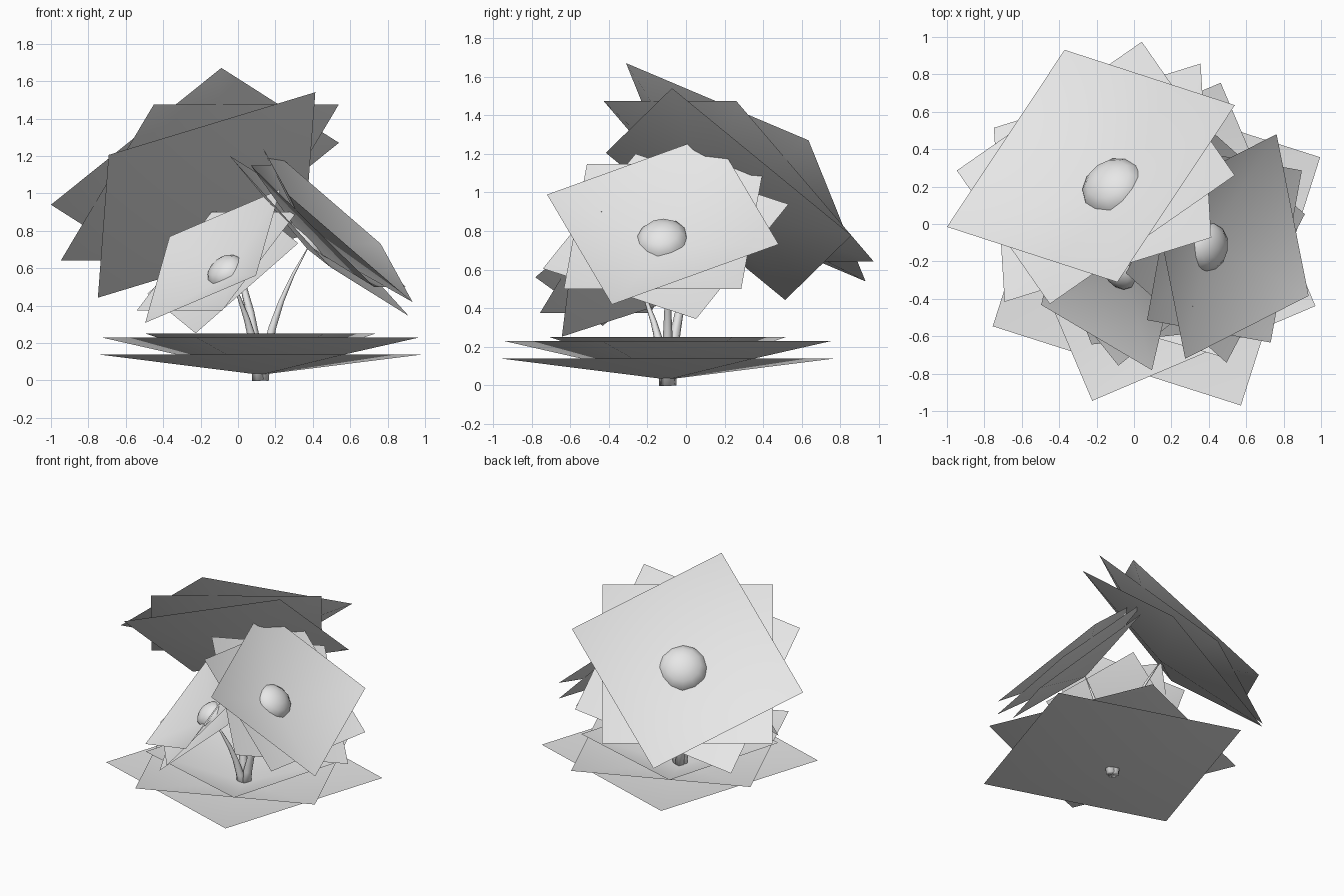
import bpy, bmesh, math
from mathutils import Vector, Matrix

if "Cube" in bpy.data.objects:
    bpy.data.objects.remove(bpy.data.objects["Cube"])

grey = bpy.data.materials.new("light_grey")
grey.use_nodes = True
colour = (0.8, 0.8, 0.8, 1)
grey.diffuse_color = colour
grey.node_tree.nodes["Principled BSDF"].inputs["Base Color"].default_value = colour


def add_object(name, bm, matrix):
    """Turn a bmesh into a smooth grey object."""
    mesh = bpy.data.meshes.new(name)
    bm.transform(matrix)
    bm.to_mesh(mesh)
    bm.free()
    mesh.shade_smooth()
    mesh.materials.append(grey)
    obj = bpy.data.objects.new(name, mesh)
    bpy.context.collection.objects.link(obj)


def cupped_square(name, radius, angle, rim, apex, matrix):
    """Shallow four-cornered cup: square rim sinking to a central point."""
    bm = bmesh.new()
    centre = bm.verts.new((0, 0, apex))
    corners = []
    for k in range(4):
        a = math.radians(angle + 90 * k)
        corners.append(bm.verts.new((radius * math.cos(a), radius * math.sin(a), rim)))
    for k in range(4):
        bm.faces.new((centre, corners[k], corners[(k + 1) % 4]))
    add_object(name, bm, matrix)


def flower(name, centre, normal, scale):
    """Three cupped petal layers and a domed heart; returns the stem joint."""
    n = Vector(normal).normalized()
    side = Vector((0, 0, 1)).cross(n).normalized()
    frame = Matrix((side, n.cross(side), n)).transposed().to_4x4()
    matrix = Matrix.Translation(centre) @ frame @ Matrix.Scale(scale, 4)
    for layer, angle, rim, apex in (("outer", 21.3, -0.157, -0.28),
                                    ("middle", 45, -0.065, -0.26),
                                    ("inner", -16.3, 0, -0.24)):
        cupped_square(f"{name}_{layer}_petals", 0.852, angle, rim, apex, matrix)
    # Heart: upper half of a flattened ball, set slightly off centre
    bm = bmesh.new()
    bmesh.ops.create_uvsphere(bm, u_segments=12, v_segments=8, radius=0.178)
    lower = [v for v in bm.verts if v.co.z < -0.01]
    bmesh.ops.delete(bm, geom=lower, context='VERTS')
    heart = Matrix.Translation((-0.033, 0.02, -0.222)) @ Matrix.Diagonal((1, 1, 0.7, 1))
    add_object(f"{name}_heart", bm, matrix @ heart)
    return matrix @ Vector((0, 0, -0.275))


def stem(name, start, bend, tip):
    """Tapered six-sided stalk along a curved path."""
    start, bend, tip = Vector(start), Vector(bend), Vector(tip)
    bm = bmesh.new()
    rings = []
    steps = 5
    for i in range(steps + 1):
        t = i / steps
        p = start.lerp(bend, t).lerp(bend.lerp(tip, t), t)
        tangent = (bend - start).lerp(tip - bend, t)
        turn = tangent.to_track_quat('Z', 'Y')
        r = 0.034 * (1 - t) + 0.003
        rings.append([bm.verts.new(p + turn @ Vector((r * math.cos(k * math.pi / 3),
                                                      r * math.sin(k * math.pi / 3), 0)))
                      for k in range(6)])
    for low, high in zip(rings, rings[1:]):
        for k in range(6):
            j = (k + 1) % 6
            bm.faces.new((low[k], low[j], high[j], high[k]))
    bm.faces.new(rings[0][::-1])
    bm.faces.new(rings[-1])
    add_object(name, bm, Matrix())


# Ground leaves
root = Vector((0.12, -0.095, 0))
ground = Matrix.Translation(root)
cupped_square("lower_leaves", 0.985, 27.3, 0.14, 0.03, ground)
cupped_square("middle_leaves", 0.917, -22, 0.23, 0.037, ground)
cupped_square("upper_leaves", 0.70, 29, 0.25, 0.045, ground)

# Flowers, each carried by its own stalk
for name, centre, normal, scale in (
        ("large_flower", (-0.23, 0.31, 1.105), (-0.396, 0.569, 0.723), 1),
        ("medium_flower", (0.518, -0.12, 0.86), (0.684, -0.124, 0.719), 0.776),
        ("small_flower", (-0.135, -0.33, 0.665), (-0.56, -0.447, 0.695), 0.608)):
    tip = flower(name, centre, normal, scale)
    out = Vector((tip.x - root.x, tip.y - root.y, 0)).normalized()
    start = root + out * 0.012
    bend = root + out * 0.04 + Vector((0, 0, tip.z * 0.5))
    stem(f"{name}_stalk", start, bend, tip)
